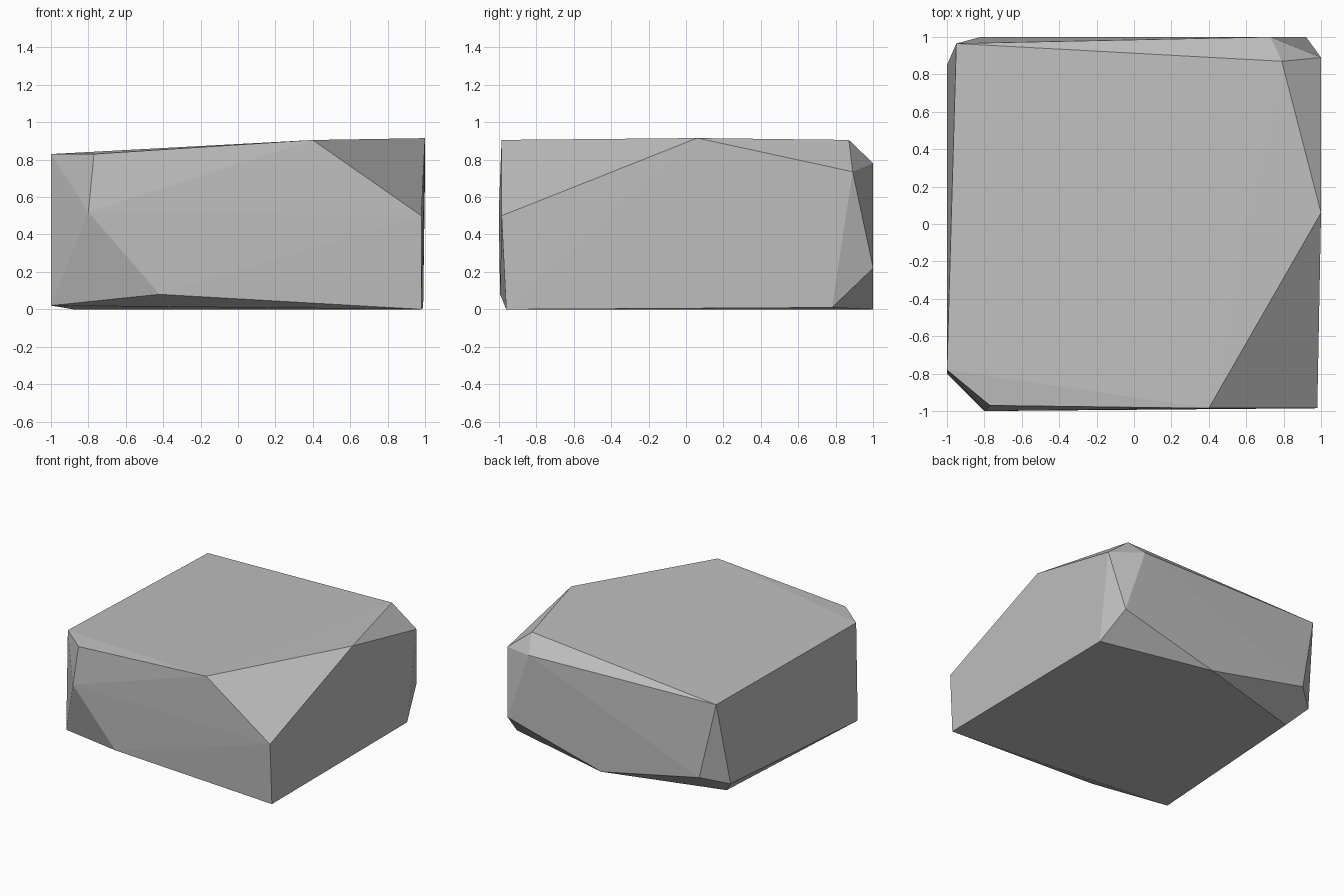
import bpy
import bmesh

default_cube = bpy.data.objects.get("Cube")
if default_cube:
    bpy.data.objects.remove(default_cube, do_unlink=True)


def flat_material(name, colour):
    material = bpy.data.materials.new(name)
    material.use_nodes = True
    material.diffuse_color = colour
    shader = material.node_tree.nodes["Principled BSDF"]
    shader.inputs["Base Color"].default_value = colour
    shader.inputs["Roughness"].default_value = 0.9
    return material


def hull_object(name, corners, material):
    """Wrap a tight faceted skin round a set of chipped corner points."""
    bm = bmesh.new()
    for corner in corners:
        bm.verts.new(corner)
    hull = bmesh.ops.convex_hull(bm, input=bm.verts[:])
    spare = {v for v in hull["geom_interior"] + hull["geom_unused"]
             if isinstance(v, bmesh.types.BMVert)}
    bmesh.ops.delete(bm, geom=list(spare), context="VERTS")
    bmesh.ops.recalc_face_normals(bm, faces=bm.faces[:])
    mesh = bpy.data.meshes.new(name)
    bm.to_mesh(mesh)
    bm.free()
    mesh.materials.append(material)
    rock = bpy.data.objects.new(name, mesh)
    bpy.context.collection.objects.link(rock)
    return rock


# Rim of the gently sloping top
top_rim = [
    (-1, -.78, .83), (-.77, -.97, .83), (.4, -.985, .905),
    (1, .06, .915), (.79, .87, .905), (-.95, .965, .81),
]

# Chipped corners round the sides
side_chips = [
    (-.8, -1, .52), (.98, -.985, .5), (-.42, -.993, .08),
    (1, .89, .735), (.73, 1, .78), (.92, 1, .22),
    (-.82, 1, .19), (-1, .85, .13),
]

# Outline of the resting face
base_rim = [
    (-1, -.8, .02), (.98, -.96, 0), (.99, .78, .01),
    (.07, 1, 0), (-.88, .73, 0),
]

stone = flat_material("stone grey", (.52, .52, .52, 1))
hull_object("rock", top_rim + side_chips + base_rim, stone)
